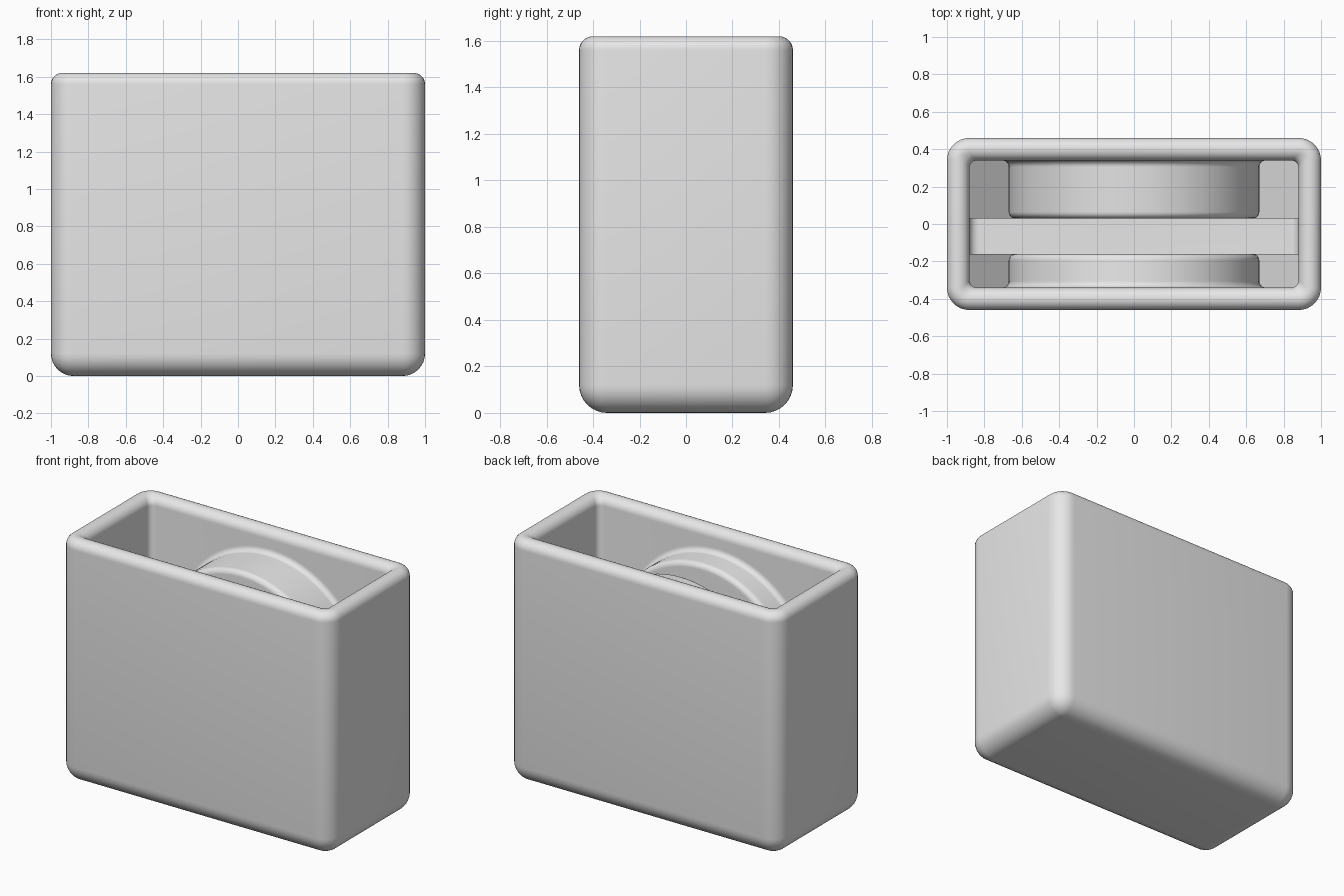
import bpy
import bmesh
from math import sin, cos, pi

if "Cube" in bpy.data.objects:
    bpy.data.objects.remove(bpy.data.objects["Cube"])

WIDTH, DEPTH, HEIGHT = 2.0, 0.92, 1.62
WALL = 0.12
RIM = WALL / 2
SLOT_BACK, SLOT_FRONT = 0.03, -0.16
INNER_X, INNER_Y = WIDTH / 2 - WALL, DEPTH / 2 - WALL

gray = bpy.data.materials.new("light_gray")
gray.use_nodes = True
gray.diffuse_color = (0.8, 0.8, 0.8, 1)
gray.node_tree.nodes["Principled BSDF"].inputs["Base Color"].default_value = (0.8, 0.8, 0.8, 1)


def finish(name, bm, angle):
    bmesh.ops.remove_doubles(bm, verts=bm.verts, dist=0.0005)
    bmesh.ops.recalc_face_normals(bm, faces=bm.faces)
    mesh = bpy.data.meshes.new(name)
    bm.to_mesh(mesh)
    bm.free()
    mesh.materials.append(gray)
    obj = bpy.data.objects.new(name, mesh)
    bpy.context.collection.objects.link(obj)
    bpy.ops.object.select_all(action="DESELECT")
    obj.select_set(True)
    bpy.context.view_layer.objects.active = obj
    bpy.ops.object.shade_smooth_by_angle(angle=angle)
    return obj


def loft(bm, rings):
    """Skin closed rings of points and cap both ends."""
    loops = [[bm.verts.new(p) for p in ring] for ring in rings]
    for a, b in zip(loops, loops[1:]):
        for i in range(len(a)):
            j = (i + 1) % len(a)
            bm.faces.new((a[i], a[j], b[j], b[i]))
    bm.faces.new(loops[0])
    bm.faces.new(loops[-1])


def arc(cx, cy, r, start, end, steps=8):
    """Points along an arc, angles in quarter turns."""
    angles = [(start + (end - start) * i / steps) * pi / 2 for i in range(steps + 1)]
    return [(cx + r * cos(a), cy + r * sin(a)) for a in angles]


def rounded_rect(inset, z, min_radius):
    r = max(WALL - inset, min_radius)
    x, y = WIDTH / 2 - inset - r, DEPTH / 2 - inset - r
    corners = ((x, y), (-x, y), (-x, -y), (x, -y))
    return [(px, py, z) for q, (cx, cy) in enumerate(corners)
            for px, py in arc(cx, cy, r, q, q + 1)]


# Case: outer shell, round rim and inner cavity in one skin
outer = [(WALL - x, z) for x, z in arc(0, WALL, WALL, -1, 0)]
rim = [(RIM - x, z) for x, z in arc(0, HEIGHT - RIM, RIM, 0, 2, 16)]
cove = [(WALL + 0.05 - x, z) for x, z in arc(0, WALL + 0.05, 0.05, 0, -1)]
rings = [rounded_rect(i, z, 0.0) for i, z in outer]
rings += [rounded_rect(i, z, 0.04) for i, z in rim + cove]
bm = bmesh.new()
loft(bm, rings)
finish("case", bm, 0.6)


# Round bosses reaching in from the two long walls
def make_boss(name, wall_y, end_y):
    side = 1 if wall_y > end_y else -1
    length = abs(wall_y - end_y)
    radius, fillet, edge = 0.67, 0.035, 0.035
    profile = [(radius + fillet, -0.02)]
    profile += arc(radius + fillet, fillet, fillet, -1, -2)
    profile += arc(radius - edge, length - edge, edge, 0, 1)
    steps = 96
    rings = [[(r * cos(2 * pi * i / steps), wall_y - side * t,
               HEIGHT / 2 - 0.015 + r * sin(2 * pi * i / steps))
              for i in range(steps)] for r, t in profile]
    bm = bmesh.new()
    loft(bm, rings)
    finish(name, bm, 0.6)


make_boss("back_boss", INNER_Y, SLOT_BACK)
make_boss("front_boss", -INNER_Y, SLOT_FRONT)


# Sloping shoulders beside the bosses, leaving the middle slot open
def make_shoulder(name, side, y0, y1):
    size = 0.38
    wall = side * (INNER_X + 0.01)
    triangle = ((wall, WALL - 0.01), (wall, WALL + size),
                (side * (INNER_X - size), WALL - 0.01))
    bm = bmesh.new()
    loft(bm, [[(x, y, z) for x, z in triangle] for y in (y0, y1)])
    finish(name, bm, 0.5)


for label, side in (("left", 1), ("right", -1)):
    make_shoulder("back_shoulder_" + label, side, SLOT_BACK, INNER_Y + 0.01)
    make_shoulder("front_shoulder_" + label, side, -INNER_Y - 0.01, SLOT_FRONT)
